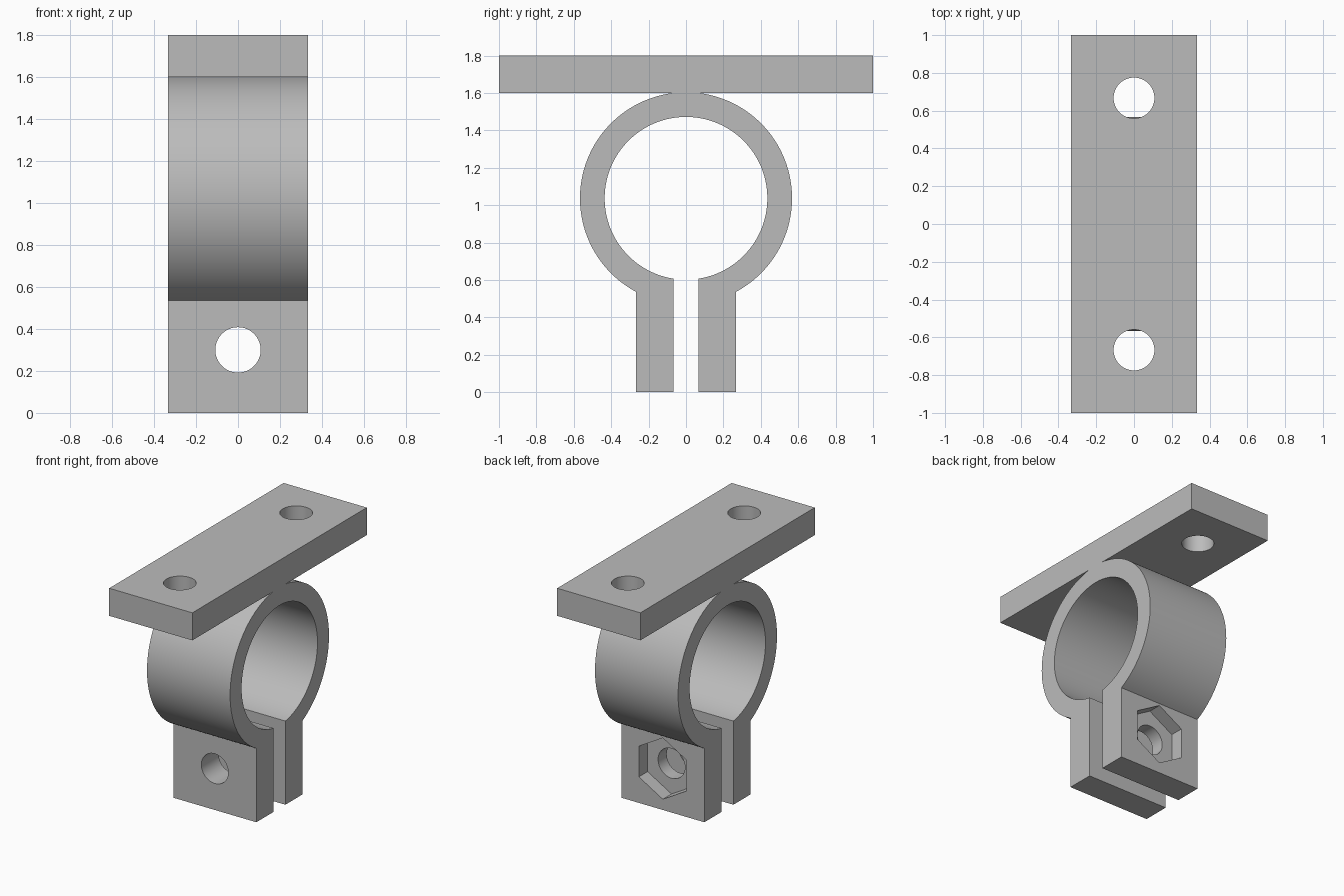
import bpy
import bmesh
from math import sin, cos, asin, pi
from mathutils import Matrix

cube = bpy.data.objects.get("Cube")
if cube:
    bpy.data.objects.remove(cube, do_unlink=True)

WIDTH = 0.667        # along x
PLATE_Z = 1.6        # underside of the plate
THICK = 0.2
RING_Z, R_OUT, R_IN = 1.037, 0.567, 0.435
SLIT, TAB = 0.067, 0.266   # half distances to inner and outer tab faces
HOLE_R, BOLT_Z = 0.108, 0.3

grey = bpy.data.materials.new("plain grey")
grey.use_nodes = True
colour = (0.5, 0.5, 0.5, 1)
grey.diffuse_color = colour
grey.node_tree.nodes["Principled BSDF"].inputs["Base Color"].default_value = colour


def finish(name, bm):
    bmesh.ops.recalc_face_normals(bm, faces=bm.faces)
    mesh = bpy.data.meshes.new(name)
    bm.to_mesh(mesh)
    bm.free()
    mesh.materials.append(grey)
    obj = bpy.data.objects.new(name, mesh)
    bpy.context.collection.objects.link(obj)
    return obj


def prism(name, radius, depth, sides, location, rotation=Matrix()):
    bm = bmesh.new()
    bmesh.ops.create_cone(bm, cap_ends=True, segments=sides, radius1=radius,
                          radius2=radius, depth=depth,
                          matrix=Matrix.Translation(location) @ rotation)
    return finish(name, bm)


def select(obj):
    bpy.ops.object.select_all(action='DESELECT')
    obj.select_set(True)
    bpy.context.view_layer.objects.active = obj


def cut(obj, cutter):
    cutter.hide_render = True
    mod = obj.modifiers.new("cut", 'BOOLEAN')
    mod.operation, mod.solver, mod.object = 'DIFFERENCE', 'EXACT', cutter
    select(obj)
    bpy.ops.object.modifier_apply(modifier=mod.name)
    bpy.data.objects.remove(cutter, do_unlink=True)


def arc(radius, half_gap, steps=128):
    """Ring points from the +y side of the slit over the top to the -y side."""
    start = asin(half_gap / radius)
    angles = [start + (2 * pi - 2 * start) * i / steps for i in range(steps + 1)]
    return [(radius * sin(a), min(RING_Z - radius * cos(a), PLATE_Z)) for a in angles]


# Split ring and its two tabs, one outline extruded along x
outline = ([(SLIT, 0), (TAB, 0)] + arc(R_OUT, TAB) + [(-TAB, 0), (-SLIT, 0)]
           + arc(R_IN, SLIT)[::-1])
bm = bmesh.new()
face = bm.faces.new([bm.verts.new((-WIDTH / 2, y, z)) for y, z in outline])
side = bmesh.ops.extrude_face_region(bm, geom=[face])
bmesh.ops.translate(bm, vec=(WIDTH, 0, 0),
                    verts=[v for v in side["geom"] if isinstance(v, bmesh.types.BMVert)])
clamp = finish("split_ring_clamp", bm)

# Bolt hole through both tabs, hexagonal nut pocket in the back tab
along_y = Matrix.Rotation(pi / 2, 4, 'X')
cut(clamp, prism("bolt_hole", HOLE_R, 1, 64, (0, 0, BOLT_Z), along_y))
cut(clamp, prism("nut_pocket", 0.222, THICK, 6, (0, TAB, BOLT_Z), along_y))

# Mounting plate with two screw holes
bm = bmesh.new()
bmesh.ops.create_cube(bm, size=1, matrix=Matrix.Translation((0, 0, PLATE_Z + THICK / 2))
                      @ Matrix.Diagonal((WIDTH, 2, THICK, 1)))
plate = finish("mounting_plate", bm)
for y in (-0.667, 0.667):
    cut(plate, prism("screw_hole", HOLE_R, 2 * THICK, 64, (0, y, PLATE_Z + THICK / 2)))

for obj in (clamp, plate):
    select(obj)
    bpy.ops.object.shade_smooth_by_angle(angle=pi / 7)
